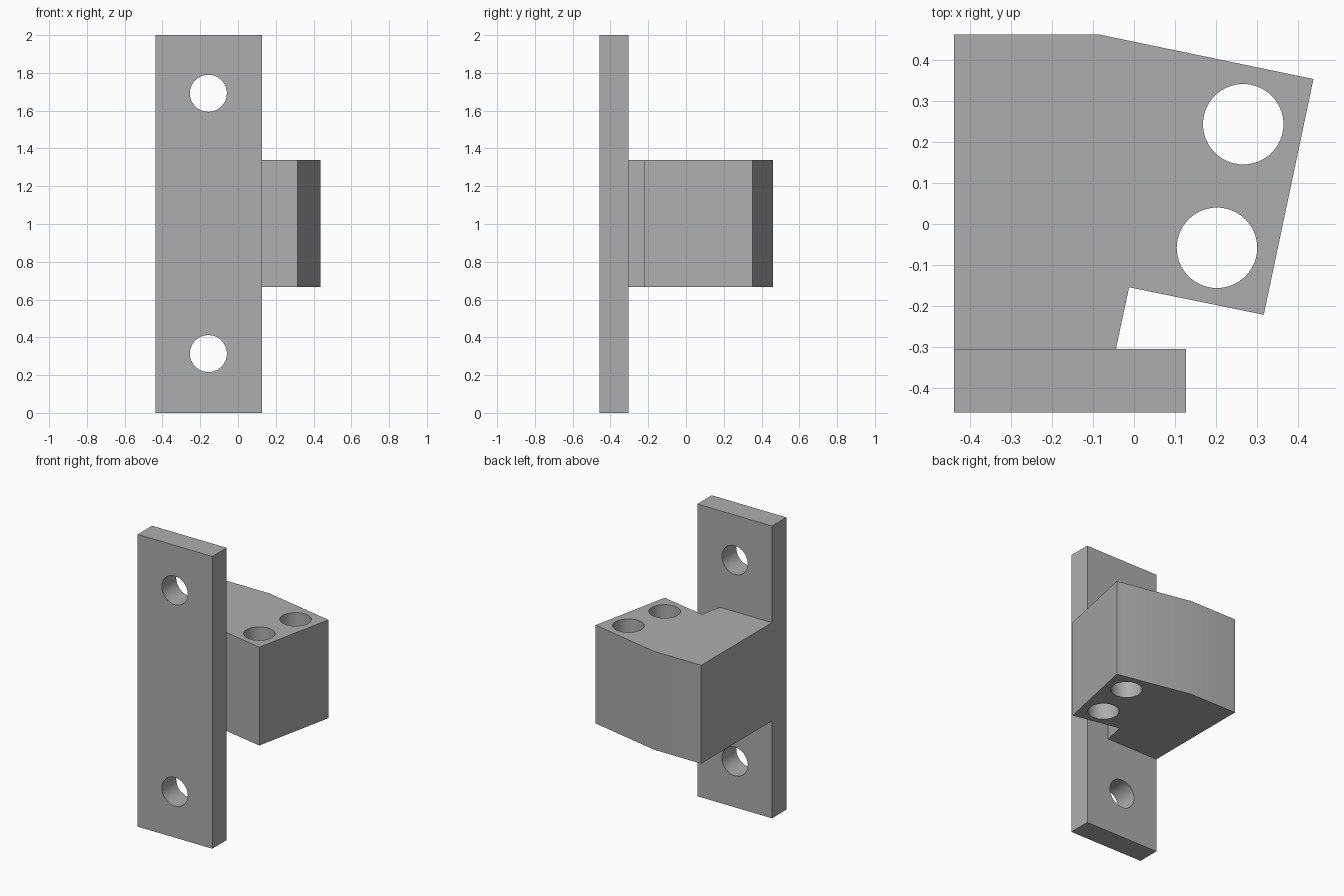
import bpy, bmesh, math

cube = bpy.data.objects.get("Cube")
if cube:
    bpy.data.objects.remove(cube, do_unlink=True)

grey = bpy.data.materials.new("plain grey")
grey.use_nodes = True
colour = (0.42, 0.42, 0.42, 1)
grey.diffuse_color = colour
grey.node_tree.nodes["Principled BSDF"].inputs["Base Color"].default_value = colour


def prism(name, outline, bottom, top):
    """Solid made by raising a flat outline from bottom to top."""
    bm = bmesh.new()
    face = bm.faces.new([bm.verts.new((x, y, bottom)) for x, y in outline])
    raised = bmesh.ops.extrude_face_region(bm, geom=[face])["geom"]
    verts = [v for v in raised if isinstance(v, bmesh.types.BMVert)]
    bmesh.ops.translate(bm, verts=verts, vec=(0, 0, top - bottom))
    bmesh.ops.recalc_face_normals(bm, faces=bm.faces)
    mesh = bpy.data.meshes.new(name)
    bm.to_mesh(mesh)
    bm.free()
    mesh.materials.append(grey)
    obj = bpy.data.objects.new(name, mesh)
    bpy.context.collection.objects.link(obj)
    return obj


def drill(location, tilt=0.0):
    """Round cutter, upright or tilted about x."""
    bpy.ops.mesh.primitive_cylinder_add(vertices=64, radius=0.098, depth=1,
                                        location=location, rotation=(tilt, 0, 0))
    obj = bpy.context.object
    obj.name = "hole_cutter"
    obj.data.materials.append(grey)
    return obj


def combine(target, tool, operation):
    """Apply a boolean and remove the tool."""
    bpy.context.view_layer.objects.active = target
    mod = target.modifiers.new(operation, "BOOLEAN")
    mod.operation, mod.solver, mod.object = operation, "EXACT", tool
    bpy.ops.object.modifier_apply(modifier=mod.name)
    bpy.data.objects.remove(tool, do_unlink=True)


LEFT, FRONT, SEAM = -0.438, -0.459, -0.304

# Tall mounting plate
bracket = prism("mounting_bracket",
                [(LEFT, FRONT), (0.127, FRONT), (0.127, SEAM), (LEFT, SEAM)], 0, 2)

# Angled block behind the plate, with a notch beside the seam
block = prism("angled_block",
              [(LEFT, SEAM), (-0.044, SEAM), (-0.012, -0.154), (0.316, -0.221),
               (0.437, 0.353), (-0.083, 0.461), (LEFT, 0.461)], 0.666, 1.339)
combine(bracket, block, "UNION")

# Screw holes through the plate
for z in (0.314, 1.692):
    combine(bracket, drill((-0.157, SEAM - 0.08, z), math.pi / 2), "DIFFERENCE")

# Upright holes through the block
for x, y in ((0.266, 0.243), (0.202, -0.058)):
    combine(bracket, drill((x, y, 1)), "DIFFERENCE")

bpy.ops.object.select_all(action="DESELECT")
bracket.select_set(True)
bpy.context.view_layer.objects.active = bracket
bpy.ops.object.shade_smooth_by_angle(angle=math.radians(30))
